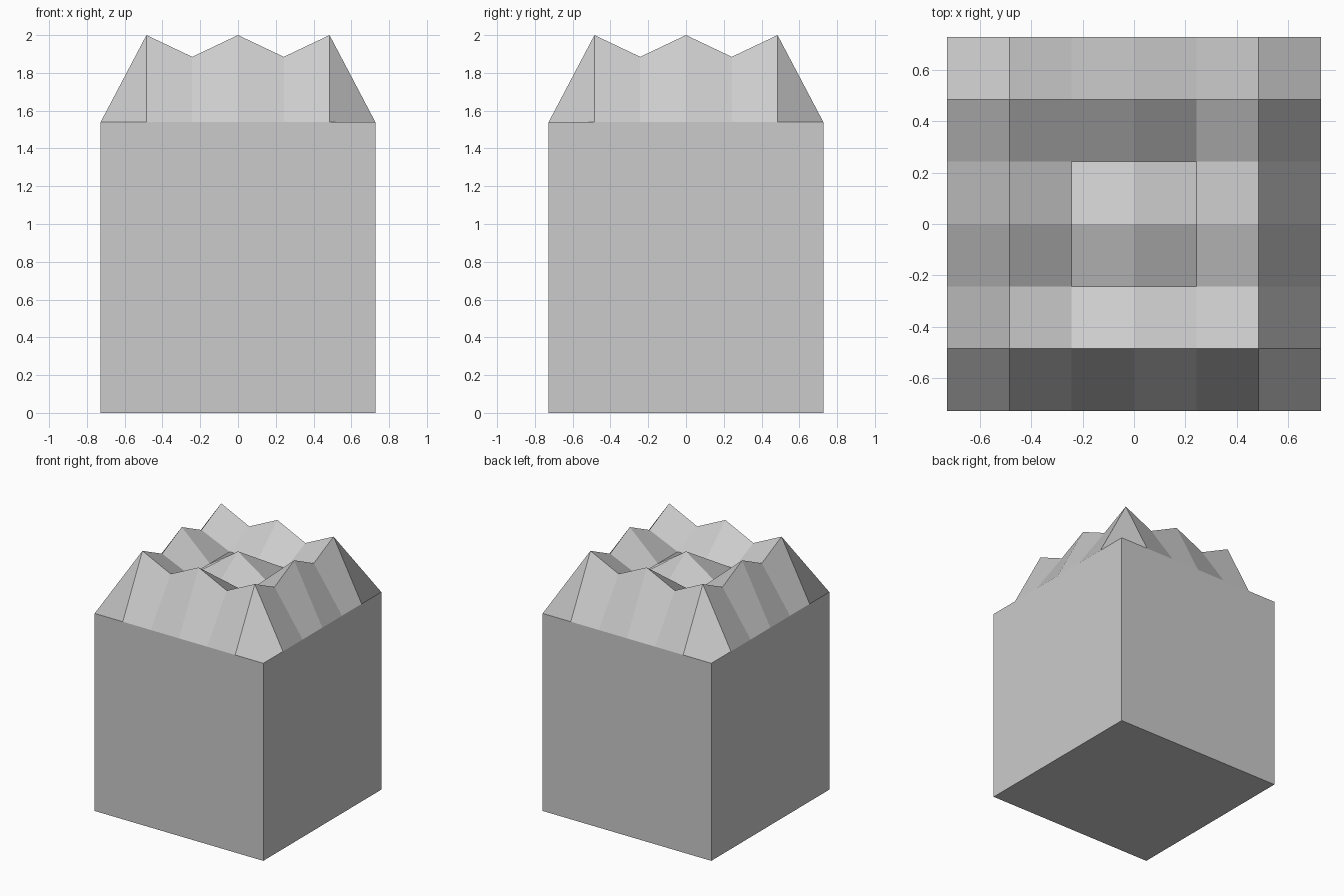
import bpy, bmesh

if "Cube" in bpy.data.objects:
    bpy.data.objects.remove(bpy.data.objects["Cube"])

HALF, WALL_TOP = 0.727, 1.54
N = 6
STEP = 2 * HALF / N


def height(i, j):
    # Ring 3 = rim, ring 2 = jagged ridge, ring 1 = hollow, ring 0 = centre peak
    ring = max(abs(i), abs(j))
    if ring == 3:
        return WALL_TOP
    if ring == 2:
        return 2.0 if i % 2 == 0 and j % 2 == 0 else 1.885
    return 1.78 if ring == 1 else 1.94


bm = bmesh.new()

# Jagged top surface
top = {(i, j): bm.verts.new((i * STEP, j * STEP, height(i, j)))
       for i in range(-3, 4) for j in range(-3, 4)}
for i in range(-3, 3):
    for j in range(-3, 3):
        bm.faces.new([top[i, j], top[i + 1, j], top[i + 1, j + 1], top[i, j + 1]])

# Straight walls and flat base
corners = [(-3, -3), (3, -3), (3, 3), (-3, 3)]
base = [bm.verts.new((i * STEP, j * STEP, 0)) for i, j in corners]
for k in range(4):
    (i0, j0), (i1, j1) = corners[k], corners[(k + 1) % 4]
    di, dj = (i1 - i0) // N, (j1 - j0) // N
    rim = [top[i0 + di * s, j0 + dj * s] for s in range(N + 1)]
    bm.faces.new([base[k], base[(k + 1) % 4]] + rim[::-1])
bm.faces.new(base[::-1])

mesh = bpy.data.meshes.new("jagged_block")
bm.to_mesh(mesh)
bm.free()
bpy.context.collection.objects.link(bpy.data.objects.new("jagged_block", mesh))
